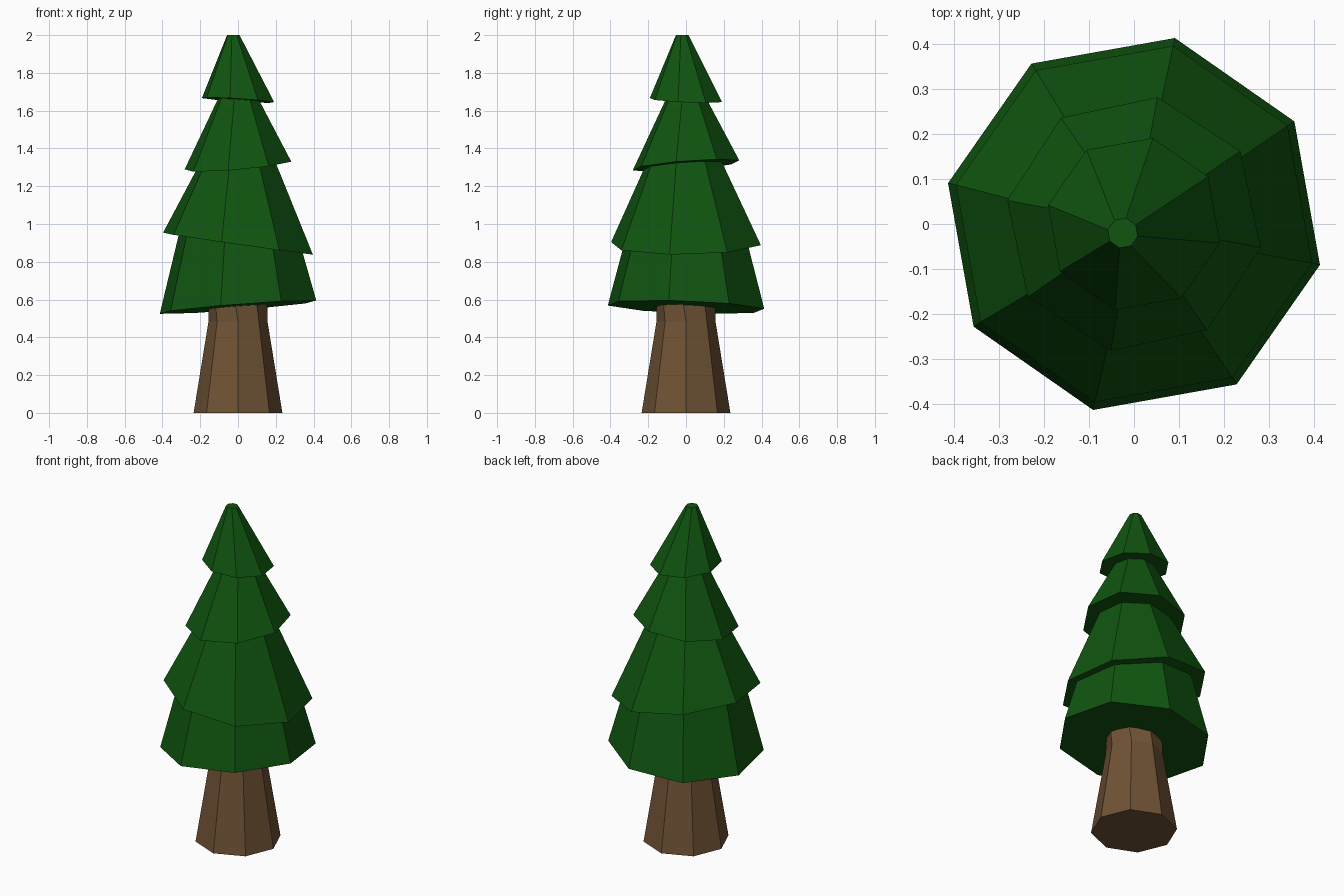
import bpy, bmesh
from math import cos, sin, radians

if "Cube" in bpy.data.objects:
    bpy.data.objects.remove(bpy.data.objects["Cube"])

SIDES = 8


def material(name, color):
    m = bpy.data.materials.new(name)
    m.diffuse_color = (*color, 1)
    m.use_nodes = True
    m.node_tree.nodes["Principled BSDF"].inputs["Base Color"].default_value = m.diffuse_color
    return m


def ring(bm, center, radius, angle, tilt=(0, 0)):
    """Octagon whose height slopes by tilt along x and y."""
    cx, cy, cz = center
    verts = []
    for i in range(SIDES):
        a = radians(angle + 360 / SIDES * i)
        x, y = radius * cos(a), radius * sin(a)
        verts.append(bm.verts.new((cx + x, cy + y, cz + tilt[0] * x + tilt[1] * y)))
    return verts


def loft(name, rings, mat):
    """Closed faceted solid through a stack of octagons."""
    bm = bmesh.new()
    loops = [ring(bm, *r) for r in rings]
    for low, high in zip(loops, loops[1:]):
        for i in range(SIDES):
            j = (i + 1) % SIDES
            bm.faces.new((low[i], low[j], high[j], high[i]))
    bm.faces.new(loops[0][::-1])
    bm.faces.new(loops[-1])
    mesh = bpy.data.meshes.new(name)
    bm.to_mesh(mesh)
    bm.free()
    mesh.materials.append(mat)
    obj = bpy.data.objects.new(name, mesh)
    bpy.context.collection.objects.link(obj)


bark = material("bark", (0.16, 0.085, 0.035))
needles = material("needles", (0.005, 0.09, 0.005))

# Tapered trunk, twisting slightly as it enters the foliage
loft("trunk", [
    ((0, 0, 0), 0.235, 0),
    ((0, 0, 0.485), 0.156, 0),
    ((0, 0, 0.70), 0.156, -12),
], bark)

# Foliage tiers: each one a tilted skirt narrowing into the tier above
tiers = [
    # bottom centre, radius, angle, tilt, top centre, radius
    ((0, 0, 0.56), 0.424, -12.4, (0.078, -0.037), (0, 0, 0.98), 0.312),
    ((0, 0, 0.896), 0.406, -12.4, (-0.144, 0.011), (0, -0.008, 1.33), 0.202),
    ((0, 0, 1.31), 0.287, -10.5, (0.086, 0.079), (0, 0, 1.70), 0.09),
    ((0, 0, 1.656), 0.196, -12.4, (-0.064, -0.042), (-0.025, -0.02, 2.0), 0.034),
]
for n, (low, r_low, angle, tilt, high, r_high) in enumerate(tiers, 1):
    loft(f"foliage_tier_{n}", [(low, r_low, angle, tilt), (high, r_high, angle)], needles)
